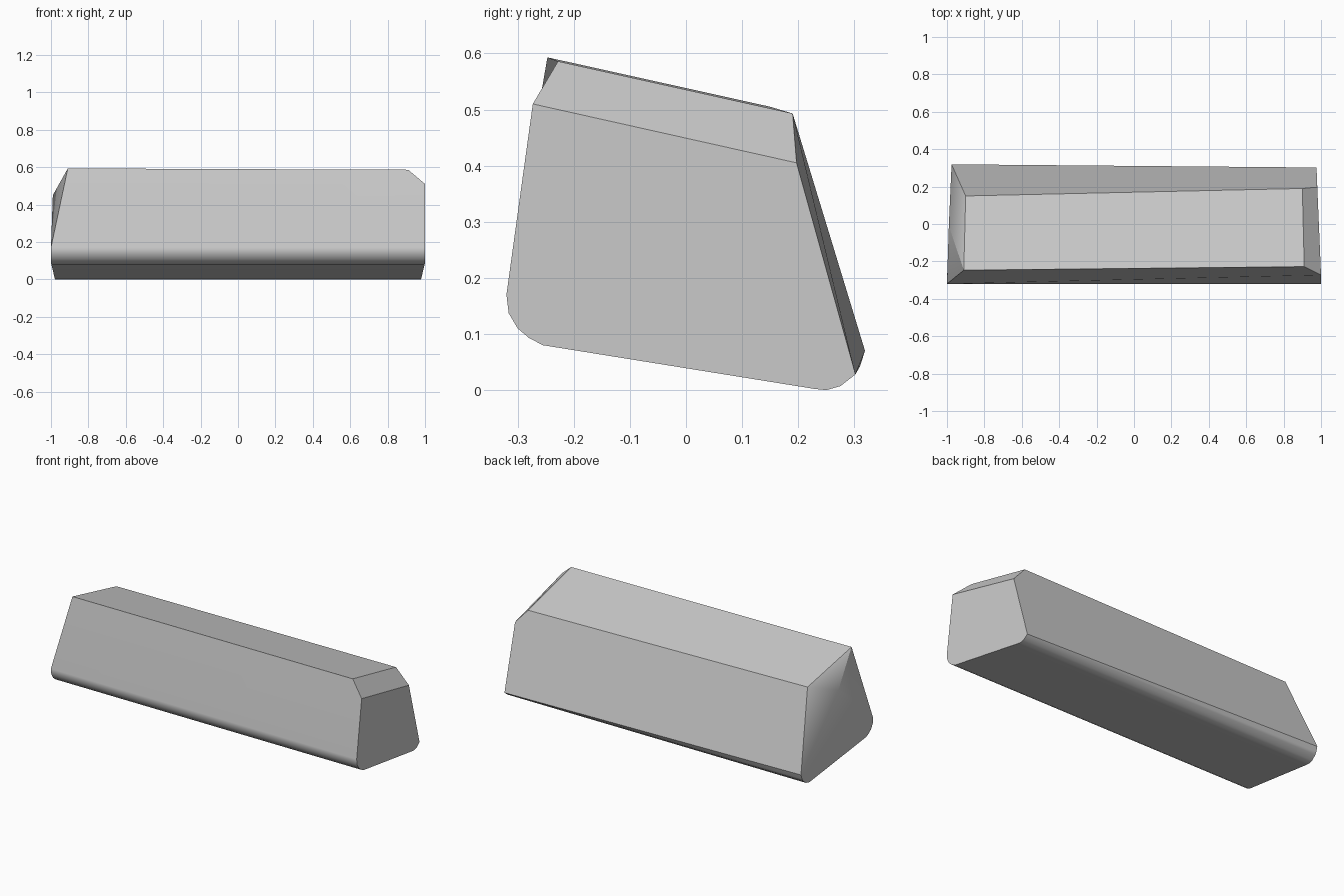
import bpy, bmesh, math

cube = bpy.data.objects.get("Cube")
if cube:
    bpy.data.objects.remove(cube, do_unlink=True)

mat = bpy.data.materials.new("light_grey")
mat.use_nodes = True
grey = (0.6, 0.6, 0.6, 1)
mat.diffuse_color = grey
mat.node_tree.nodes["Principled BSDF"].inputs["Base Color"].default_value = grey

# Rounded underside profile (y, z), from front to back
front_round = [(-0.32, 0.17), (-0.316, 0.137), (-0.3, 0.11), (-0.28, 0.093), (-0.255, 0.08)]
back_round = [(0.23, 0.002), (0.25, 0.0), (0.275, 0.007), (0.302, 0.028)]
back_tip = [(0.31, 0.042), (0.319, 0.07)]


def end_x(y):
    """Both ends draw in slightly towards the back."""
    return 1 - 0.04 * max(0, y + 0.3)


bm = bmesh.new()


def vert(x, y, z):
    return bm.verts.new((x, y, z))


# The back edge fades into a single point at the right-hand end
left = [vert(-end_x(y), y, z) for y, z in front_round + back_round + back_tip]
right = [vert(end_x(y), y, z) for y, z in front_round + back_round]

# Upper corners
top_lf, top_lb = vert(-0.91, -0.247, 0.593), vert(-0.9, 0.15, 0.505)
top_rf, top_rb = vert(0.91, -0.228, 0.586), vert(0.9, 0.19, 0.493)
mid_rf, mid_rb = vert(1, -0.273, 0.51), vert(0.98, 0.197, 0.405)
break_l = vert(-0.99, -0.01, 0.45)

# Underside strip
for i in range(len(left) - 1):
    loop = [left[i], left[i + 1]]
    loop += [right[i + 1], right[i]] if i + 1 < len(right) else [right[-1]]
    bm.faces.new(loop)

# Top, front and back
bm.faces.new([top_lf, top_rf, top_rb, top_lb])
bm.faces.new([top_lf, left[0], right[0], mid_rf, top_rf])
bm.faces.new([top_lb, top_rb, mid_rb, right[-1], left[-1]])

# Flat end with its chamfer
bm.faces.new(right + [mid_rb, mid_rf])
bm.faces.new([mid_rf, mid_rb, top_rb, top_rf])

# Faceted end
bm.faces.new([break_l] + left[::-1])
bm.faces.new([top_lf, break_l, left[0]])
bm.faces.new([top_lb, left[-1], break_l])
bm.faces.new([top_lf, top_lb, break_l])

bmesh.ops.recalc_face_normals(bm, faces=bm.faces)
mesh = bpy.data.meshes.new("tapered_block")
bm.to_mesh(mesh)
bm.free()
mesh.materials.append(mat)
block = bpy.data.objects.new("tapered_block", mesh)
bpy.context.collection.objects.link(block)

# Smooth the rounded edges, keep the corners crisp
bpy.ops.object.select_all(action="DESELECT")
block.select_set(True)
bpy.context.view_layer.objects.active = block
bpy.ops.object.shade_smooth_by_angle(angle=math.radians(30))
weighted = block.modifiers.new("weighted_normals", "WEIGHTED_NORMAL")
weighted.keep_sharp = True
